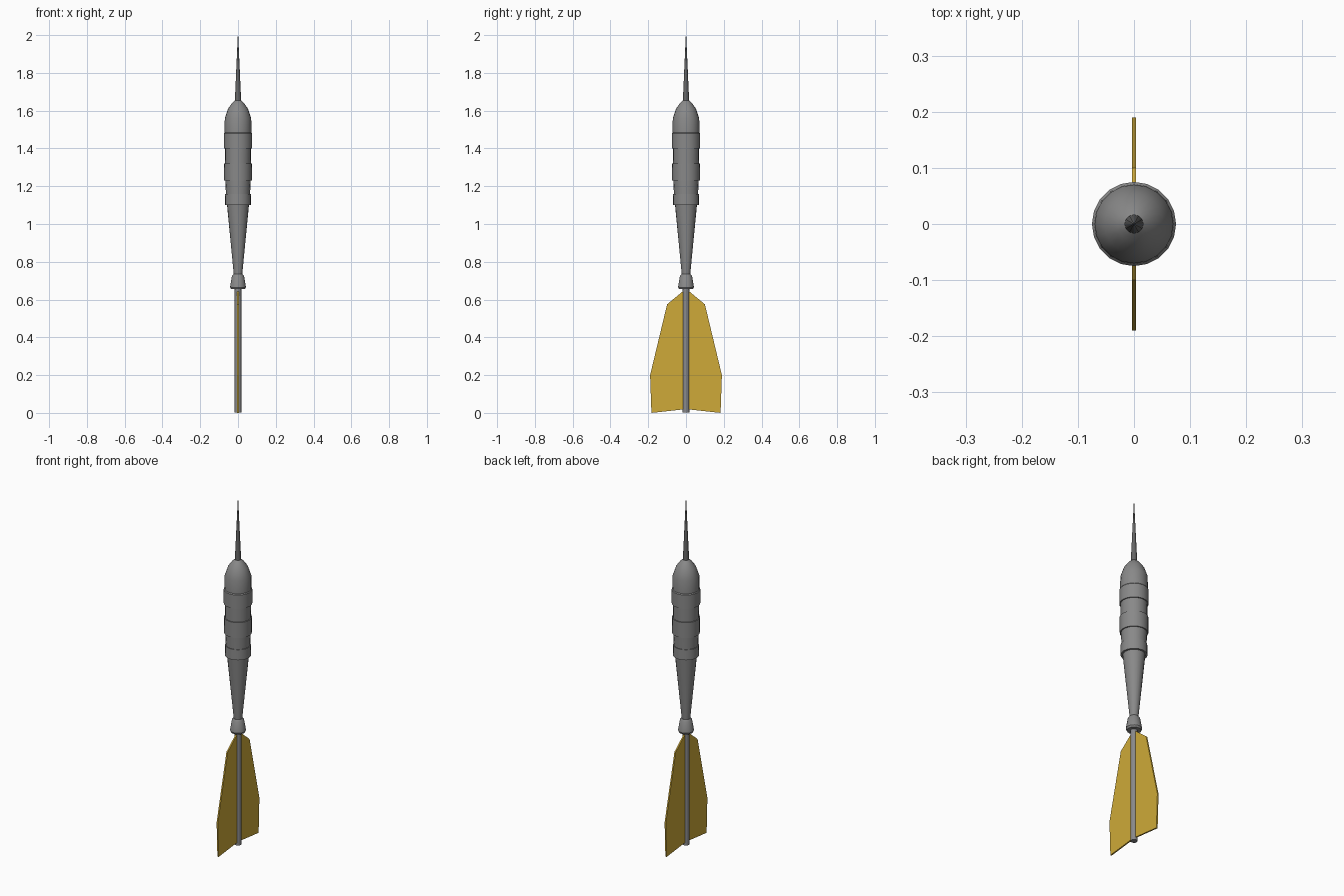
import bpy, bmesh, math

if "Cube" in bpy.data.objects:
    bpy.data.objects.remove(bpy.data.objects["Cube"])

def material(name, rgb):
    m = bpy.data.materials.new(name)
    m.diffuse_color = (*rgb, 1)
    m.use_nodes = True
    m.node_tree.nodes["Principled BSDF"].inputs["Base Color"].default_value = m.diffuse_color
    return m

STEEL = material("grey steel", (0.25, 0.25, 0.25))
DARK = material("dark steel", (0.13, 0.13, 0.13))
SHAFT = material("shaft grey", (0.25, 0.25, 0.26))
GOLD = material("gold flight", (0.62, 0.40, 0.04))

def finish(name, bm, mat, smooth=True):
    bmesh.ops.recalc_face_normals(bm, faces=bm.faces)
    me = bpy.data.meshes.new(name)
    bm.to_mesh(me)
    bm.free()
    me.materials.append(mat)
    ob = bpy.data.objects.new(name, me)
    bpy.context.collection.objects.link(ob)
    if smooth:
        bpy.ops.object.select_all(action='DESELECT')
        ob.select_set(True)
        bpy.context.view_layer.objects.active = ob
        bpy.ops.object.shade_smooth_by_angle(angle=math.radians(32))
    return ob

def lathe(name, profile, sides, mat):
    """Closed turned part from (radius, height) points."""
    bm = bmesh.new()
    rings = [[bm.verts.new((r * math.cos(math.tau * i / sides),
                            r * math.sin(math.tau * i / sides), z))
              for i in range(sides)] for r, z in profile]
    for a, b in zip(rings, rings[1:]):
        for i in range(sides):
            j = (i + 1) % sides
            bm.faces.new((a[i], a[j], b[j], b[i]))
    bm.faces.new(rings[0])
    bm.faces.new(rings[-1])
    return finish(name, bm, mat)

# Barrel: taper, three grip rings and rounded nose
lathe("barrel", [
    (0.022, 0.73), (0.058, 1.10),
    (0.069, 1.10), (0.068, 1.16), (0.064, 1.16), (0.067, 1.23),
    (0.073, 1.23), (0.074, 1.32), (0.068, 1.32), (0.069, 1.40),
    (0.075, 1.40), (0.075, 1.48), (0.071, 1.485), (0.070, 1.56),
    (0.053, 1.61), (0.030, 1.642), (0.015, 1.655)], 20, STEEL)

# Flared collar where the shaft enters the barrel
lathe("collar", [(0.037, 0.655), (0.042, 0.665), (0.032, 0.725), (0.024, 0.735)], 20, STEEL)

# Needle point and rear shaft
lathe("needle", [(0.017, 1.645), (0.001, 2.0)], 12, DARK)
lathe("shaft", [(0.018, 0.003), (0.018, 0.66)], 12, SHAFT)

# Flat flight: half outline mirrored across the shaft, then given thickness
half = [(0.19, 0.2), (0.1, 0.575), (0.015, 0.645)]
half = [(0.0, 0.02), (0.183, 0.0)] + half
outline = half + [(-y, z) for y, z in reversed(half[1:])]
bm = bmesh.new()
face = bm.faces.new([bm.verts.new((-0.004, y, z)) for y, z in outline])
ext = bmesh.ops.extrude_face_region(bm, geom=[face])
for v in ext["geom"]:
    if isinstance(v, bmesh.types.BMVert):
        v.co.x = 0.004
finish("flight", bm, GOLD, smooth=False)
